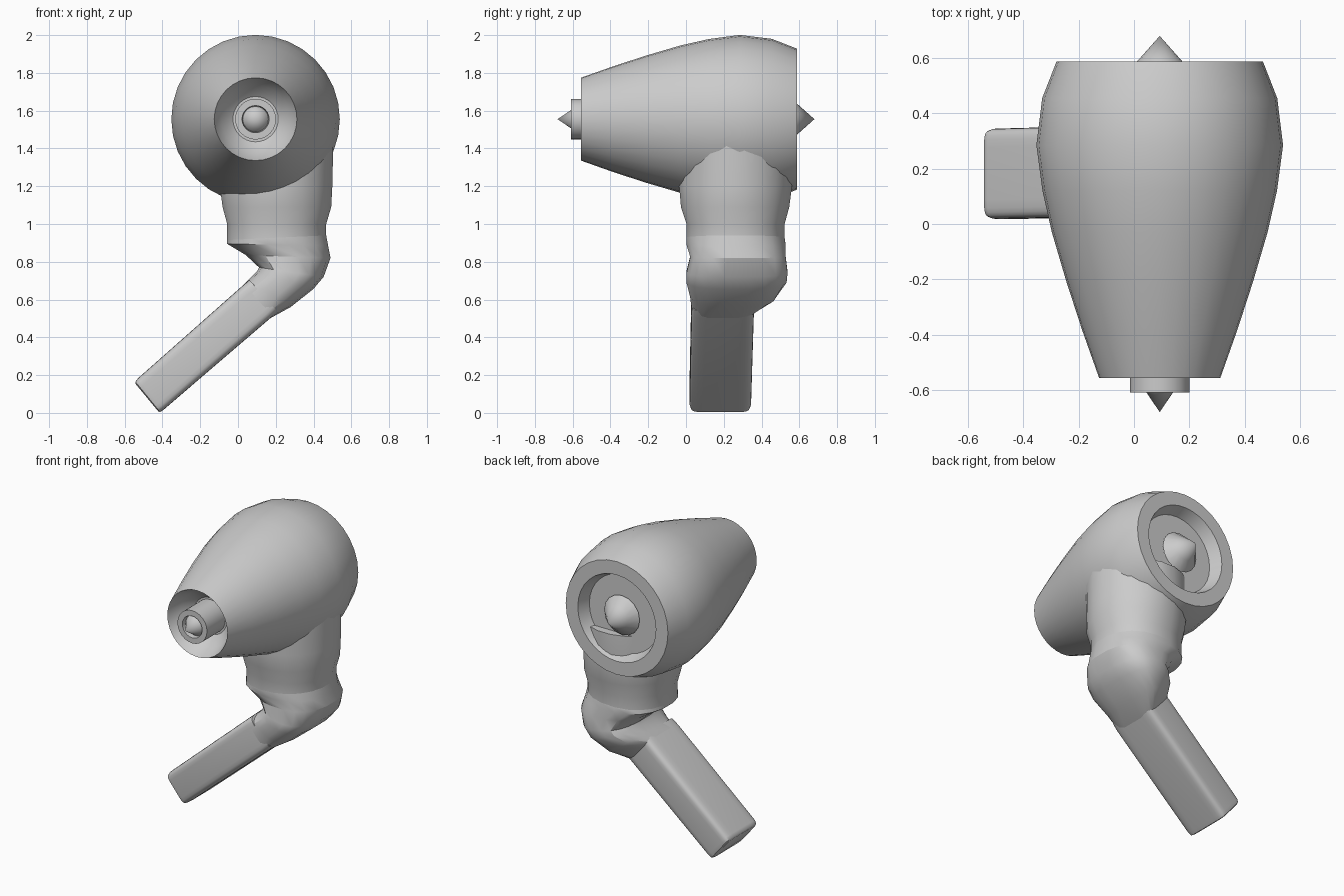
import bpy, bmesh, math

if "Cube" in bpy.data.objects:
    bpy.data.objects.remove(bpy.data.objects["Cube"])

CX, CZ = 0.093, 1.555   # axis of the turned parts (runs along y)


def finish(bm, name, angle=35):
    bmesh.ops.remove_doubles(bm, verts=bm.verts, dist=1e-5)
    bmesh.ops.recalc_face_normals(bm, faces=bm.faces)
    me = bpy.data.meshes.new(name)
    bm.to_mesh(me)
    bm.free()
    ob = bpy.data.objects.new(name, me)
    bpy.context.collection.objects.link(ob)
    bpy.ops.object.select_all(action='DESELECT')
    ob.select_set(True)
    bpy.context.view_layer.objects.active = ob
    bpy.ops.object.shade_smooth_by_angle(angle=math.radians(angle))
    return ob


def skin(bm, rings):
    n = len(rings[0])
    for a, b in zip(rings, rings[1:]):
        for i in range(n):
            j = (i + 1) % n
            bm.faces.new((a[i], a[j], b[j], b[i]))


def turned(name, profile, seg=32):
    """Revolve (radius, y) points about the body axis."""
    bm = bmesh.new()
    rings = []
    for r, y in profile:
        rings.append([bm.verts.new((CX + r * math.cos(t), y, CZ + r * math.sin(t)))
                      for t in (2 * math.pi * i / seg for i in range(seg))])
    skin(bm, rings)
    return finish(bm, name)


def lofted(name, sections, seg=20, angle=35):
    """Each section: inner (x, z), outer (x, z), y range, squareness exponent."""
    bm = bmesh.new()
    rings = []
    for (xa, za), (xb, zb), y0, y1, e in sections:
        ring = []
        for i in range(seg):
            t = 2 * math.pi * (i + 0.5) / seg
            c, s = math.cos(t), math.sin(t)
            u = math.copysign(abs(c) ** (2 / e), c)
            v = math.copysign(abs(s) ** (2 / e), s)
            ring.append(bm.verts.new(((xa + xb) / 2 + u * (xb - xa) / 2,
                                      (y0 + y1) / 2 + v * (y1 - y0) / 2,
                                      (za + zb) / 2 + u * (zb - za) / 2)))
        rings.append(ring)
    skin(bm, rings)
    bm.faces.new(rings[0])
    bm.faces.new(rings[-1])
    return finish(bm, name, angle)


# Barrel with a hollow front and a stepped recess at the back
turned("barrel", [(0, -0.42), (0.12, -0.42), (0.18, -0.47), (0.219, -0.557),
                  (0.28, -0.385), (0.337, -0.21), (0.39, -0.03), (0.424, 0.12),
                  (0.446, 0.285), (0.425, 0.455), (0.373, 0.588),
                  (0.285, 0.588), (0.255, 0.51), (0, 0.51)])

# Front nozzle tube and the spikes at both ends
turned("nozzle", [(0, -0.42), (0.108, -0.42), (0.108, -0.61),
                  (0.072, -0.61), (0.068, -0.58), (0, -0.58)], 24)
turned("front_spike", [(0, -0.575), (0.068, -0.58), (0, -0.68)], 16)
turned("rear_spike", [(0, 0.505), (0.13, 0.535), (0.08, 0.59), (0, 0.68)], 16)

# Upper arm running up into the barrel
lofted("upper_arm", [
    ((-0.06, 0.90), (0.47, 0.90), 0.00, 0.525, 2.2),
    ((-0.06, 1.00), (0.47, 1.00), 0.00, 0.525, 2.2),
    ((-0.085, 1.09), (0.497, 1.09), -0.03, 0.55, 2.1),
    ((-0.10, 1.20), (0.503, 1.20), -0.04, 0.565, 2),
    ((-0.10, 1.42), (0.508, 1.42), -0.04, 0.565, 2)])

# Folded elbow
lofted("elbow", [
    ((-0.06, 0.915), (0.47, 0.94), 0.00, 0.525, 2.2),
    ((-0.06, 0.895), (0.48, 0.885), 0.00, 0.53, 2.3),
    ((0.04, 0.835), (0.492, 0.82), 0.02, 0.53, 2.5),
    ((0.11, 0.77), (0.455, 0.72), 0.00, 0.54, 2.6),
    ((0.10, 0.75), (0.40, 0.655), 0.00, 0.535, 2.8),
    ((0.06, 0.71), (0.28, 0.56), 0.02, 0.48, 3),
    ((0.02, 0.67), (0.17, 0.50), 0.03, 0.36, 5)], 20, 28)

# Flat rectangular forearm with rounded edges
lofted("forearm", [
    ((0.06, 0.705), (0.21, 0.535), 0.03, 0.37, 6),
    ((0.02, 0.67), (0.17, 0.50), 0.028, 0.36, 7),
    ((-0.53, 0.183), (-0.392, 0.018), 0.018, 0.345, 8),
    ((-0.543, 0.165), (-0.412, 0.004), 0.024, 0.339, 8),
    ((-0.543, 0.154), (-0.422, 0.008), 0.038, 0.325, 8)], 28, 40)
